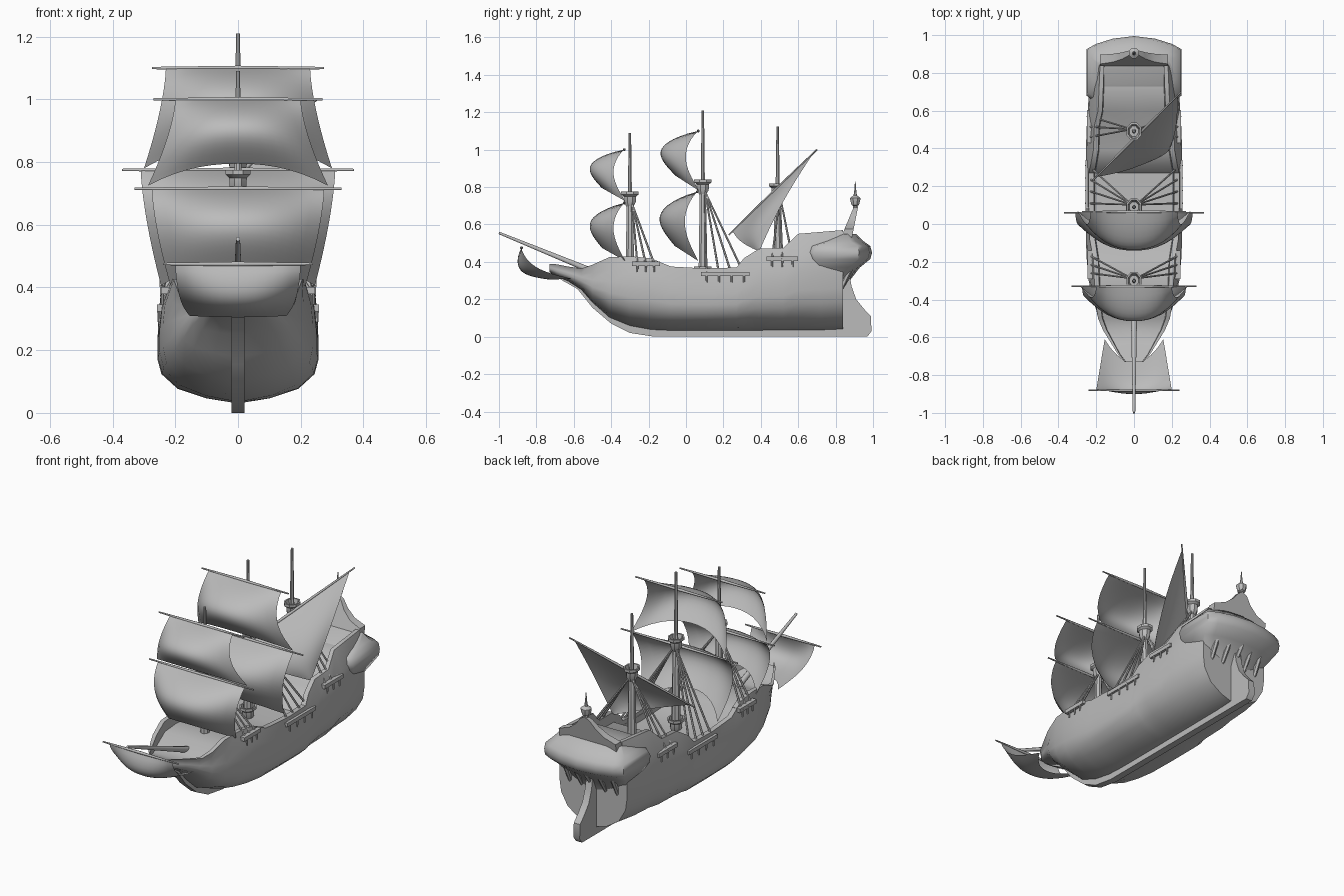
import bpy, math
from mathutils import Vector

if "Cube" in bpy.data.objects:
    bpy.data.objects.remove(bpy.data.objects["Cube"])

grey = bpy.data.materials.new("plain grey")
grey.use_nodes = True
grey.diffuse_color = (0.5, 0.5, 0.5, 1)
grey.node_tree.nodes["Principled BSDF"].inputs["Base Color"].default_value = (0.5, 0.5, 0.5, 1)


def build(name, verts, faces, angle=40):
    me = bpy.data.meshes.new(name)
    me.from_pydata([tuple(v) for v in verts], [], faces)
    me.materials.append(grey)
    ob = bpy.data.objects.new(name, me)
    bpy.context.collection.objects.link(ob)
    bpy.ops.object.select_all(action='DESELECT')
    ob.select_set(True)
    bpy.context.view_layer.objects.active = ob
    bpy.ops.object.mode_set(mode='EDIT')
    bpy.ops.mesh.select_all(action='SELECT')
    bpy.ops.mesh.normals_make_consistent(inside=False)
    bpy.ops.object.mode_set(mode='OBJECT')
    bpy.ops.object.shade_smooth_by_angle(angle=math.radians(angle))


def loft(name, rings, angle=40):
    n = len(rings[0])
    faces = [(i * n + j, i * n + (j + 1) % n, (i + 1) * n + (j + 1) % n, (i + 1) * n + j)
             for i in range(len(rings) - 1) for j in range(n)]
    last = (len(rings) - 1) * n
    faces += [tuple(range(n)), tuple(range(last, last + n))]
    build(name, [v for r in rings for v in r], faces, angle)


def cloth(name, n, point):
    """Square grid of n by n faces, placed by point(u, v) with u and v from 0 to 1."""
    m = n + 1
    build(name, [point(j / n, i / n) for i in range(m) for j in range(m)],
          [(i * m + j, i * m + j + 1, i * m + m + j + 1, i * m + m + j)
           for i in range(n) for j in range(n)])


def rod(name, a, b, r1, r2, sides=8):
    a, b = Vector(a), Vector(b)
    q = (b - a).to_track_quat('Z', 'Y')
    circle = [q @ Vector((math.cos(t), math.sin(t), 0))
              for t in (math.tau * (k + 0.5) / sides for k in range(sides))]
    loft(name, [[a + c * r1 for c in circle], [b + c * r2 for c in circle]], 50)


def turned(name, y, profile, squash=1.0, sides=8):
    rings = [[(squash * r * math.cos(math.tau * (k + .5) / sides),
               y + r * math.sin(math.tau * (k + .5) / sides), z)
              for k in range(sides)] for r, z in profile]
    loft(name, rings, 35)


def plate(name, outline, half):
    loft(name, [[(x, y, z) for y, z in outline] for x in (-half, half)])


def box(name, x, y, z):
    loft(name, [[(x[0], y[0], h), (x[1], y[0], h), (x[1], y[1], h), (x[0], y[1], h)] for h in z])


# Hull: stations of y, keel height, rail height, beam, rail half width
stations = [
    (-.73, .345, .39, .045, .05), (-.69, .32, .387, .08, .085), (-.63, .295, .375, .112, .122),
    (-.56, .25, .365, .15, .165), (-.5, .18, .385, .185, .19), (-.41, .1, .425, .215, .205),
    (-.3, .055, .43, .24, .21), (-.19, .035, .42, .25, .215), (-.08, .03, .375, .255, .235),
    (.1, .03, .365, .257, .24), (.27, .03, .37, .257, .24), (.31, .03, .42, .255, .23),
    (.39, .03, .47, .255, .215), (.52, .03, .475, .25, .21), (.6, .03, .55, .245, .19),
    (.72, .03, .56, .237, .185), (.84, .035, .57, .215, .18)]
section = [(0, 0), (.4, .05), (.75, .14), (.95, .28), (1, .42), (1, .6), (.97, .78)]
rings = []
for y, keel, rail, beam, top in stations:
    depth = min(.055, (rail - keel) * .4)
    half = [(beam * fx, keel + (rail - keel) * fz) for fx, fz in section]
    half += [(top, rail), (top * .88, rail), (top * .86, rail - depth), (0, rail - depth)]
    loop = half + [(-x, z) for x, z in half[-2:0:-1]]
    rings.append([(x, y, z) for x, z in loop])
loft("hull", rings, 45)

# Stern gallery overhanging the rudder: height, half width, front y, side end y, back y
rings = []
for z, w, front, side, back in [(.25, .16, .78, .8, .84), (.32, .2, .74, .83, .87), (.37, .23, .69, .87, .93),
                                (.415, .25, .66, .92, .985), (.45, .252, .65, .925, .995),
                                (.485, .248, .67, .92, .985), (.51, .225, .74, .88, .95), (.55, .19, .82, .86, .91)]:
    half = [(w * .85, front), (w, front + .03), (w, side), (w * .8, side + (back - side) * .4),
            (w * .45, side + (back - side) * .8)]
    rings.append([(x, y, z) for x, y in half + [(0, back)] + [(-x, y) for x, y in half[::-1]]])
loft("stern_gallery", rings, 55)

# Brackets under the gallery
for k in range(-2, 3):
    x = k * .075
    rod("gallery_bracket", (x, .83, .26), (x, .94 - abs(k) * .02, .41), .012, .016, 6)

# Peaked stern board leaning aft
outline = [(.18, .5), (.18, .575), (.11, .6), (.06, .64), (.03, .68), (0, .695)]
outline += [(-x, z) for x, z in outline[-2::-1]]
loft("stern_board", [[(x, y + (z - .57) * lean, z) for x, z in outline]
                     for y, lean in ((.845, .42), (.895, .2))], 35)
turned("stern_lantern", .905, [(.012, .68), (.012, .7), (.022, .705), (.03, .735), (.03, .742),
                               (.01, .755), (.006, .78), (.002, .83)])

# Keel, stem and rudder
plate("keel_and_stem", [(.86, 0), (-.17, 0), (-.3, .02), (-.4, .07), (-.5, .155), (-.58, .255),
                        (-.66, .3), (-.72, .34), (-.6, .33), (-.48, .24), (-.36, .14), (-.15, .06), (.86, .06)], .02)
plate("rudder", [(.83, 0), (.97, 0), (.992, .03), (.988, .11), (.95, .15), (.91, .2), (.885, .27),
                 (.87, .36), (.83, .36)], .02)

# Masts with lookout tops, and a collar at the foot of the main mast
cup = [(.02, -.025), (.034, 0), (.036, .03), (.05, .04), (.05, .055), (.04, .055), (.03, .02)]
for name, y, base, top, head in [("fore", -.3, .36, .72, 1.09), ("main", .09, .3, .785, 1.21),
                                 ("mizzen", .49, .4, .765, 1.125)]:
    turned(name + "_mast", y, [(.025, base), (.018, top), (.012, top + .02), (.007, head)])
    turned(name + "_lookout", y, [(r, top + z) for r, z in cup], .85)
turned("main_mast_collar", .09, [(r, .32 + z) for r, z in cup], .9)
rod("bowsprit", (0, -.45, .33), (0, -1, .555), .018, .007)


def sail(name, top, corner, foot, edge_push, mid_push):
    """Billowing square sail from half a yard edge, a lower corner and the foot centre."""
    def point(u, v):
        u = 2 * u - 1
        low = Vector(foot).lerp(Vector((0, corner[1], corner[2])), abs(u) ** 2.2)
        p = Vector((0, top[1], top[2])).lerp(low, v)
        p += Vector(mid_push).lerp(Vector(edge_push), abs(u) ** 2.5) * math.sin(math.pi * v ** .85)
        p.x = u * (top[0] + (corner[0] - top[0]) * v ** 1.5)
        return p
    cloth(name, 14, point)


def yard(name, half, y, z):
    for s in (-1, 1):
        rod(name, (0, y, z), (s * half, y, z), .008, .004)


# Square sails: yard half width, y, z, head half width, foot half width, foot z, foot centre rise
for name, half, y, z, head, foot, low, rise in [
        ("fore_topsail", .27, -.33, 1.0, .2, .287, .725, .07),
        ("fore_course", .33, -.33, .715, .275, .215, .405, .07),
        ("main_topsail", .275, .065, 1.1, .23, .3, .78, .08),
        ("main_course", .37, .06, .775, .31, .245, .405, .08)]:
    yard(name + "_yard", half, y, z)
    big = 1.14 if "main" in name else 1
    sail(name, (head, y, z), (foot, y + .005, low), (0, y - .12, low + rise),
         (0, -.06 * big, 0), (0, -.125 * big, .01))

# Sail slung below the bowsprit
yard("spritsail_yard", .24, -.88, .475)
sail("spritsail", (.2, -.88, .475), (.155, -.61, .31), (0, -.73, .305), (0, -.04, -.03), (0, -.07, -.045))

# Slanting triangular mizzen sail
low, high, clew = Vector((-.22, .23, .545)), Vector((.25, .7, 1.0)), Vector((.19, .39, .455))
middle = low.lerp(high, .5)
for end in (low, high):
    rod("mizzen_yard", middle, end, .008, .004)


def mizzen_point(u, v):
    push = math.sin(math.pi * v) * (.4 + .6 * math.sin(math.pi * u))
    return low.lerp(high, .04 + .92 * u).lerp(clew, v * .98) + Vector((.03, -.05, -.01)) * push


cloth("mizzen_sail", 12, mizzen_point)

# Side ledges with chain plates, and shrouds up to the mast heads
for name, y0, y1, z, x, mast, top, count in [("fore", -.29, -.14, .39, .245, -.3, .71, 3),
                                             ("main", .08, .34, .335, .258, .09, .775, 4),
                                             ("mizzen", .43, .6, .417, .25, .49, .755, 3)]:
    for s in (-1, 1):
        box(name + "_ledge", (s * (x - .05), s * x), (y0, y1), (z - .011, z + .011))
        for k in range(count):
            y = y0 + .03 + (y1 - y0 - .06) * k / (count - 1)
            rod(name + "_chain_plate", (s * (x - .005), y, z), (s * (x - .005), y, z - .045), .006, .004, 6)
            rod(name + "_shroud", (s * (x - .015), y, z), (s * .012, mast + .012, top), .006, .005, 6)
